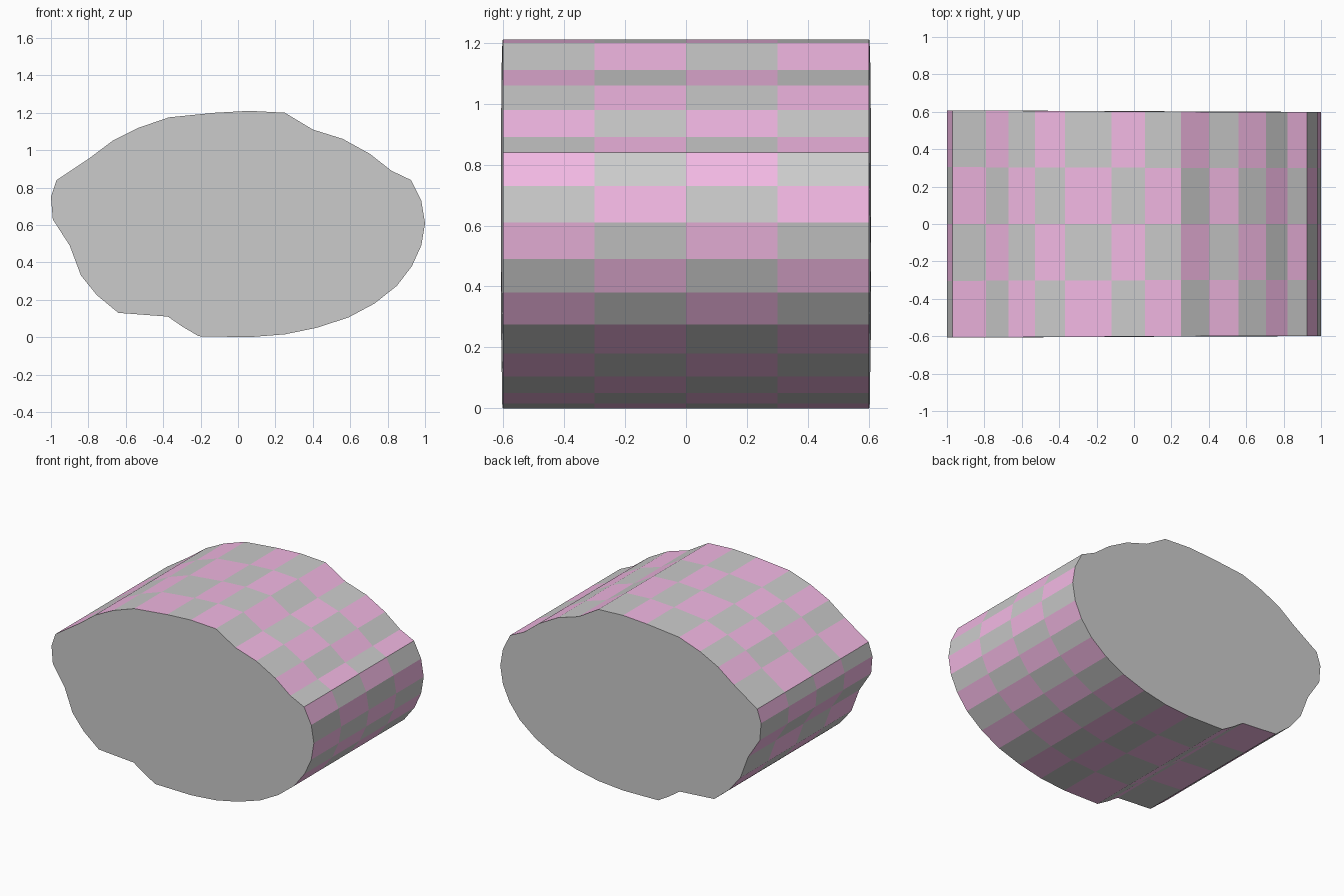
import bpy, bmesh

if "Cube" in bpy.data.objects:
    bpy.data.objects.remove(bpy.data.objects["Cube"])

# Cross-section (x, z), counter-clockwise seen from the front
PROFILE = [
    (-.21, .005), (.06, 0), (.25, .015), (.42, .05), (.59, .105), (.73, .18),
    (.85, .275), (.93, .38), (.98, .49), (1, .61), (.98, .73), (.925, .84),
    (.82, .89), (.705, .98), (.56, 1.06), (.40, 1.11), (.25, 1.2), (.06, 1.21),
    (-.12, 1.2), (-.37, 1.175), (-.53, 1.12), (-.67, 1.05), (-.79, .96),
    (-.97, .84), (-1, .75), (-.99, .63), (-.90, .49), (-.84, .33),
    (-.755, .225), (-.64, .13), (-.375, .11), (-.295, .055)]
ROWS = 4


def end_y(x, z, side):
    # The end faces lean outward very slightly on the left
    lean = .008 * max(0, .3 - x) / 1.3
    return side * (.6 + lean)


def material(name, rgb):
    m = bpy.data.materials.new(name)
    m.diffuse_color = (*rgb, 1)
    m.use_nodes = True
    m.node_tree.nodes["Principled BSDF"].inputs["Base Color"].default_value = m.diffuse_color
    return m


# Barrel body: rings along y joined by checkered quads
bm = bmesh.new()
rings = []
for j in range(ROWS + 1):
    t = j / ROWS
    rings.append([bm.verts.new((x, end_y(x, z, -1) * (1 - t) + end_y(x, z, 1) * t, z))
                  for x, z in PROFILE])
n = len(PROFILE)
for j in range(ROWS):
    a, b = rings[j], rings[j + 1]
    for i in range(n):
        k = (i + 1) % n
        f = bm.faces.new((a[i], a[k], b[k], b[i]))
        f.material_index = 1 if (i + j) % 2 == 0 else 0

# Flat grey end caps
bm.faces.new(rings[0])
bm.faces.new(rings[-1][::-1])
bmesh.ops.recalc_face_normals(bm, faces=bm.faces)

mesh = bpy.data.meshes.new("checkered_body")
bm.to_mesh(mesh)
bm.free()
mesh.materials.append(material("grey", (.8, .8, .8)))
mesh.materials.append(material("pink", (.89, .48, .77)))
body = bpy.data.objects.new("checkered_body", mesh)
bpy.context.collection.objects.link(body)
